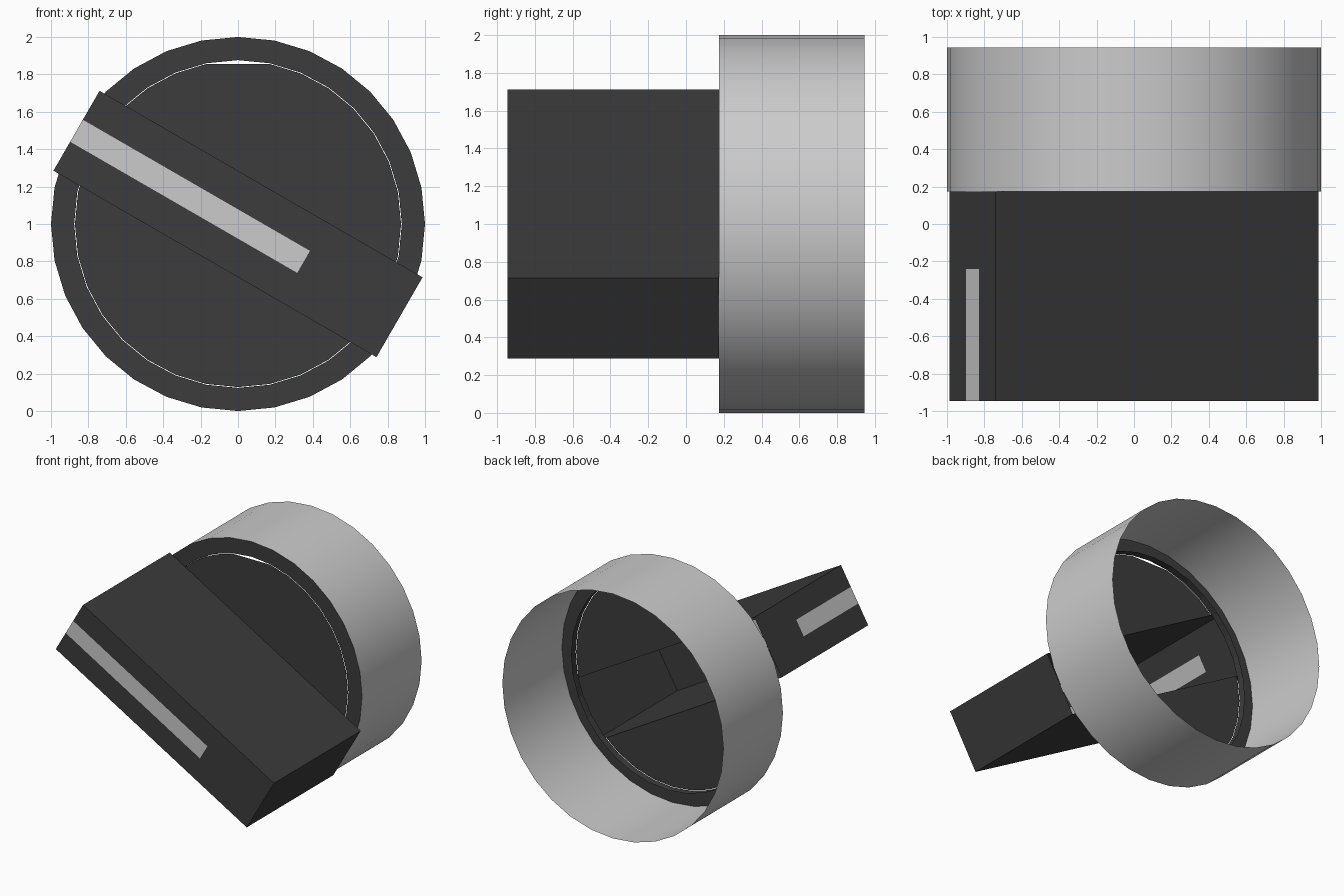
import bpy, bmesh, math
from mathutils import Matrix, Vector

if "Cube" in bpy.data.objects:
    bpy.data.objects.remove(bpy.data.objects["Cube"])

SIDES, Y_FRONT, Y_BACK = 32, 0.175, 0.945
HALF_L, HALF_W, STRIPE_W = 0.997, 0.2465, 0.068
TILT = Matrix.Translation((0, 0, 1)) @ Matrix.Rotation(math.radians(30), 4, 'Y')


def material(name, value):
    m = bpy.data.materials.new(name)
    m.diffuse_color = (value, value, value, 1)
    m.use_nodes = True
    m.node_tree.nodes["Principled BSDF"].inputs["Base Color"].default_value = m.diffuse_color
    return m


dark = material("dark_plastic", 0.045)
light = material("light_grey", 0.8)


def finish(name, bm, mats, matrix=None):
    me = bpy.data.meshes.new(name)
    bm.to_mesh(me)
    bm.free()
    for m in mats:
        me.materials.append(m)
    ob = bpy.data.objects.new(name, me)
    bpy.context.collection.objects.link(ob)
    if matrix:
        ob.matrix_world = matrix
    return ob


def ring(bm, r, y):
    return [bm.verts.new((r * math.sin(2 * math.pi * i / SIDES), y,
                          1 + r * math.cos(2 * math.pi * i / SIDES))) for i in range(SIDES)]


def bridge(bm, a, b, smooth=False, mat=0):
    for i in range(SIDES):
        j = (i + 1) % SIDES
        f = bm.faces.new((a[i], a[j], b[j], b[i]))
        f.smooth, f.material_index = smooth, mat


def cut(bm, co, no, clear=False):
    bmesh.ops.bisect_plane(bm, geom=bm.verts[:] + bm.edges[:] + bm.faces[:],
                           plane_co=co, plane_no=no, clear_outer=clear)


# Round skirt, open at the back
bm = bmesh.new()
bridge(bm, ring(bm, 1, Y_BACK), ring(bm, 1, Y_FRONT), smooth=True)
finish("skirt", bm, [light])

# Dark front rim with a short inner lip
bm = bmesh.new()
inner = ring(bm, 0.876, Y_FRONT)
bridge(bm, ring(bm, 1, Y_FRONT), inner)
bridge(bm, inner, ring(bm, 0.876, Y_FRONT + 0.06))
finish("front_rim", bm, [dark])

# Face plate: two disc segments, one on each side of the hollow grip
R = 0.872
for name, s in (("upper_face_plate", 1), ("lower_face_plate", -1)):
    bm = bmesh.new()
    bm.faces.new(ring(bm, R, Y_FRONT)[::-1])
    if s > 0:
        cut(bm, (0, 0, 1 + R * math.cos(2 * math.pi / SIDES) + 1e-4), (0, 0, 1), True)
    across = TILT.to_3x3() @ Vector((0, 0, s))
    cut(bm, Vector((0, 0, 1)) + across * HALF_W, -across, True)
    bmesh.ops.recalc_face_normals(bm, faces=bm.faces[:])
    if bm.faces[:][0].normal.y > 0:
        bmesh.ops.reverse_faces(bm, faces=bm.faces[:])
    finish(name, bm, [dark])

# Hollow grip bar with a pointer stripe on its front and end
bm = bmesh.new()
bmesh.ops.create_cube(bm, size=1, matrix=Matrix.Translation((0, (Y_FRONT - Y_BACK) / 2, 0))
                      @ Matrix.Diagonal((2 * HALF_L, Y_FRONT + Y_BACK, 2 * HALF_W, 1)))
bmesh.ops.delete(bm, geom=[f for f in bm.faces if f.normal.y > 0.9], context='FACES')
for co, no in (((0, 0, STRIPE_W), (0, 0, 1)), ((0, 0, -STRIPE_W), (0, 0, 1)),
               ((0.405, 0, 0), (1, 0, 0)), ((0, -0.24, 0), (0, 1, 0))):
    cut(bm, co, no)
for f in bm.faces:
    c = f.calc_center_median()
    on_front = f.normal.y < -0.9 and c.x < 0.405
    on_end = f.normal.x < -0.9 and c.y < -0.24
    if abs(c.z) < STRIPE_W and (on_front or on_end):
        f.material_index = 1
finish("grip", bm, [dark, light], TILT)
